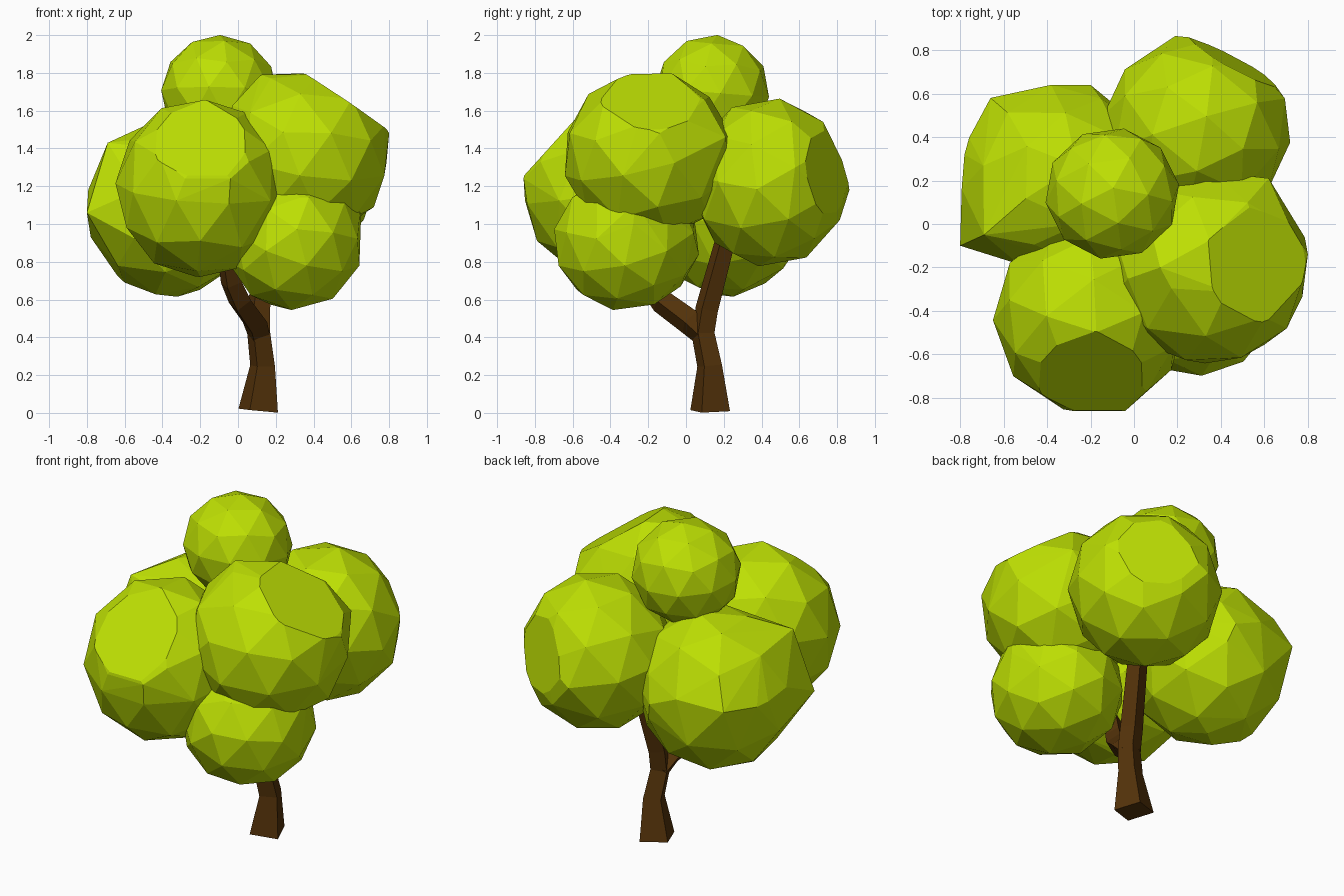
import bpy
import bmesh
from math import radians, cos, sin, pi
from mathutils import Vector, Euler

cube = bpy.data.objects.get("Cube")
if cube:
    bpy.data.objects.remove(cube, do_unlink=True)


def make_material(name, rgb):
    mat = bpy.data.materials.new(name)
    mat.use_nodes = True
    mat.diffuse_color = (*rgb, 1)
    bsdf = next(n for n in mat.node_tree.nodes if n.type == 'BSDF_PRINCIPLED')
    bsdf.inputs["Base Color"].default_value = (*rgb, 1)
    return mat


leaf = make_material("leaf green", (0.51, 0.74, 0.001))
bark = make_material("bark brown", (0.09, 0.033, 0.003))


def finish(bm, name, mat):
    bmesh.ops.recalc_face_normals(bm, faces=bm.faces)
    mesh = bpy.data.meshes.new(name)
    bm.to_mesh(mesh)
    bm.free()
    mesh.materials.append(mat)
    obj = bpy.data.objects.new(name, mesh)
    bpy.context.collection.objects.link(obj)
    return obj


def clump(name, center, size, turn=0, flats=(), corners=()):
    """Faceted ball: hull of a stretched ball and extra corners, cut by (direction, distance) flats."""
    center = Vector(center)
    ball = bmesh.new()
    bmesh.ops.create_icosphere(ball, subdivisions=2, radius=1)
    spin = Euler((radians(turn / 2), 0, radians(turn))).to_matrix()
    points = [center + Vector(a * b for a, b in zip(spin @ v.co, size)) for v in ball.verts]
    ball.free()

    bm = bmesh.new()
    for p in points + [Vector(c) for c in corners]:
        bm.verts.new(p)
    bmesh.ops.convex_hull(bm, input=bm.verts)
    loose = [v for v in bm.verts if not v.link_faces]
    bmesh.ops.delete(bm, geom=loose, context='VERTS')
    for direction, dist in flats:
        n = Vector(direction).normalized()
        cut = bmesh.ops.bisect_plane(bm, geom=bm.verts[:] + bm.edges[:] + bm.faces[:],
                                     plane_co=center + n * dist, plane_no=n, clear_outer=True)
        rim = [g for g in cut["geom_cut"] if isinstance(g, bmesh.types.BMEdge)]
        bmesh.ops.holes_fill(bm, edges=rim, sides=0)
    return finish(bm, name, leaf)


def limb(name, path):
    """Four-sided limb through (x, y, z, width) stations."""
    bm = bmesh.new()
    points = [Vector(p[:3]) for p in path]
    rings = []
    for i, p in enumerate(points):
        along = points[min(i + 1, len(points) - 1)] - points[max(i - 1, 0)]
        tilt = Vector((0, 0, 1)).rotation_difference(along)
        half = path[i][3] / 2
        ring = []
        for k in range(4):
            a = radians(67) + k * pi / 2
            ring.append(bm.verts.new(p + tilt @ Vector((half * cos(a), half * sin(a), 0))))
        rings.append(ring)
    for low, high in zip(rings, rings[1:]):
        for k in range(4):
            j = (k + 1) % 4
            bm.faces.new((low[k], low[j], high[j], high[k]))
    bm.faces.new(rings[0][::-1])
    bm.faces.new(rings[-1])
    return finish(bm, name, bark)


# Trunk and the branch that leaves it toward the front
limb("trunk", [(0.107, 0.128, 0.012, 0.228), (0.13, 0.125, 0.25, 0.142),
               (0.11, 0.09, 0.42, 0.132), (0.11, 0.11, 0.55, 0.13),
               (0.15, 0.21, 0.92, 0.115)])
limb("front_branch", [(0.11, 0.10, 0.41, 0.13), (0.09, 0.02, 0.48, 0.14),
                      (0.01, -0.13, 0.59, 0.13), (-0.035, -0.20, 0.69, 0.12),
                      (-0.06, -0.26, 0.85, 0.11)])

# Foliage clumps
clump("top_foliage", (-0.10, 0.14, 1.70), (0.31, 0.305, 0.302), -10)
clump("front_foliage", (-0.20, -0.425, 1.19), (0.45, 0.45, 0.475), 20,
      flats=[((0, -0.74, 0.67), 0.365)],
      corners=[(0.215, -0.42, 1.28), (-0.20, -0.40, 0.72), (-0.28, -0.86, 1.24),
               (-0.04, -0.86, 1.24)])
clump("left_upper_foliage", (0.345, -0.20, 1.365), (0.465, 0.455, 0.45), 35,
      flats=[((0.56, 0.03, 0.83), 0.36)],
      corners=[(0.80, -0.14, 1.48), (0.62, 0.21, 1.46), (0.12, -0.2, 1.79),
               (0.72, -0.15, 1.09)])
clump("left_lower_foliage", (0.295, -0.315, 0.905), (0.37, 0.39, 0.367), 50,
      corners=[(0.65, -0.27, 1.11), (0.33, -0.60, 1.14), (0.28, -0.38, 0.55)])
clump("back_foliage", (0.29, 0.44, 1.22), (0.435, 0.42, 0.45), 65,
      flats=[((0.47, 0.87, 0.12), 0.348)],
      corners=[(0.65, 0.62, 1.28), (0.19, 0.865, 1.18)])
clump("right_foliage", (-0.35, 0.21, 1.085), (0.455, 0.44, 0.47), 80,
      corners=[(-0.80, -0.10, 1.06), (-0.69, -0.05, 1.43), (-0.66, 0.58, 1.15),
               (-0.78, 0.32, 1.15), (-0.2, 0.64, 1.10), (-0.32, 0.25, 0.615),
               (-0.60, 0.20, 0.69)])
